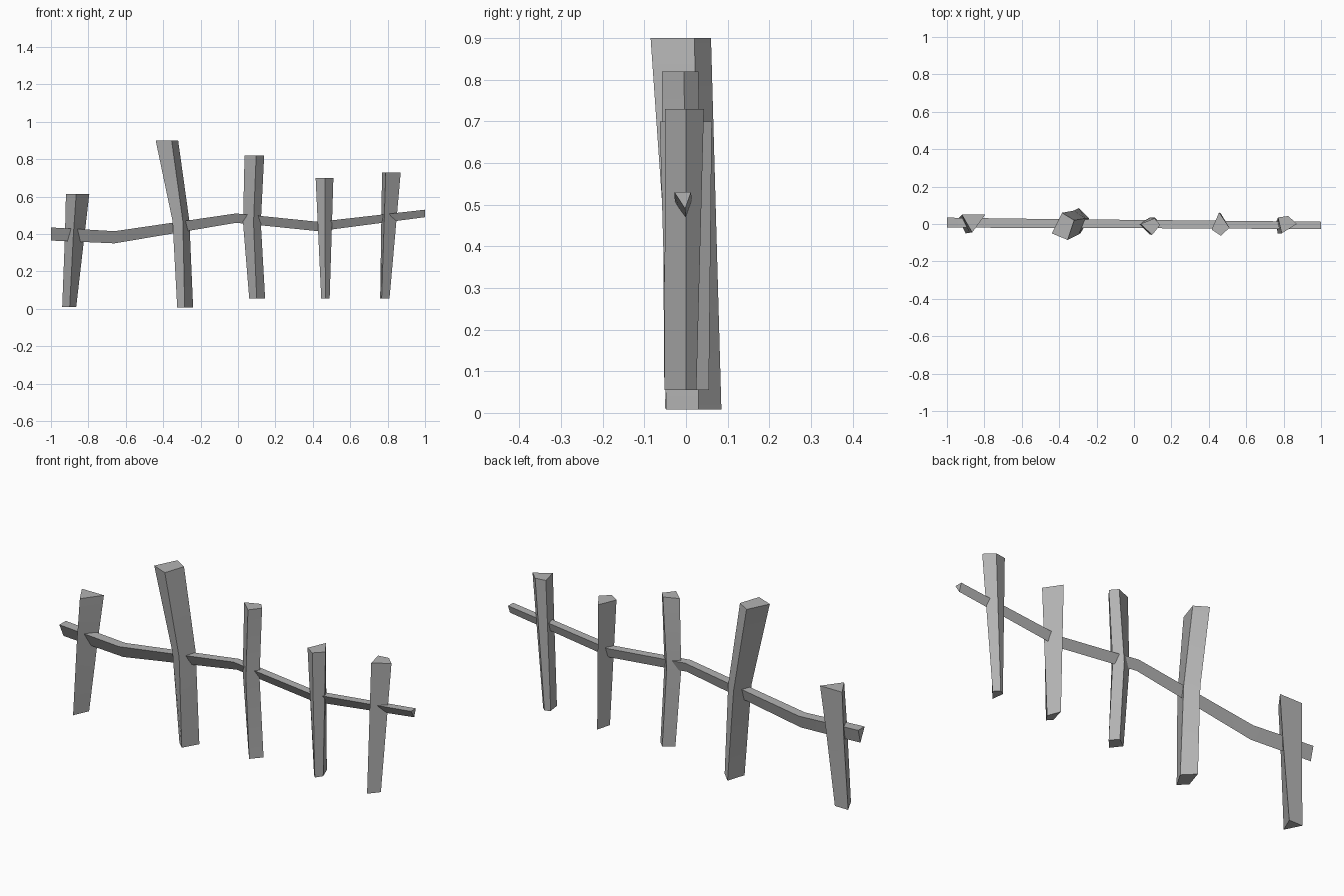
import bpy, bmesh, math

cube = bpy.data.objects.get("Cube")
if cube:
    bpy.data.objects.remove(cube, do_unlink=True)

GREY = (0.45, 0.45, 0.45, 1)
mat = bpy.data.materials.new("weathered grey")
mat.use_nodes = True
mat.diffuse_color = GREY
mat.node_tree.nodes["Principled BSDF"].inputs["Base Color"].default_value = GREY


def loft(name, rings):
    """Join matching outlines into a closed, rough-hewn timber."""
    bm = bmesh.new()
    loops = [[bm.verts.new(p) for p in ring] for ring in rings]
    for a, b in zip(loops, loops[1:]):
        for i in range(len(a)):
            j = (i + 1) % len(a)
            bm.faces.new((a[i], a[j], b[j], b[i]))
    bm.faces.new(loops[0])
    bm.faces.new(loops[-1])
    bmesh.ops.recalc_face_normals(bm, faces=bm.faces)
    mesh = bpy.data.meshes.new(name)
    bm.to_mesh(mesh)
    bm.free()
    mesh.materials.append(mat)
    obj = bpy.data.objects.new(name, mesh)
    bpy.context.collection.objects.link(obj)
    bpy.ops.object.select_all(action='DESELECT')
    obj.select_set(True)
    bpy.context.view_layer.objects.active = obj
    bpy.ops.object.shade_smooth_by_angle(angle=math.radians(20))


def post(name, *sections):
    """Each section is a height followed by the (x, y) corners there."""
    loft(name, [[(x, y, z) for x, y in pts] for z, *pts in sections])


# Wedge-shaped posts, from right to left
post("post_far_right",
     (0.01, (-.94, .03), (-.865, .03), (-.90, -.05)),
     (0.40, (-.925, .045), (-.82, .04), (-.88, -.047)),
     (0.615, (-.92, .05), (-.795, .05), (-.865, -.045)))

post("post_tall",
     (0.008, (-.325, -.01), (-.295, .085), (-.24, .03), (-.285, -.048)),
     (0.47, (-.35, -.03), (-.32, .072), (-.26, .03), (-.295, -.055)),
     (0.90, (-.44, -.05), (-.385, .06), (-.32, .02), (-.355, -.085)))

post("post_middle",
     (0.055, (.06, 0), (.11, .035), (.145, 0), (.10, -.052)),
     (0.46, (.027, 0), (.085, .035), (.122, 0), (.083, -.055)),
     (0.82, (.035, 0), (.11, .03), (.14, -.005), (.097, -.058)))

post("post_left",
     (0.055, (.445, -.02), (.465, .055), (.49, -.01), (.467, -.045)),
     (0.70, (.415, -.03), (.455, .062), (.51, -.02), (.465, -.063)))

post("post_far_left",
     (0.055, (.76, .01), (.785, .025), (.81, 0), (.768, -.052)),
     (0.73, (.77, .035), (.825, .043), (.87, 0), (.79, -.05)))

# Crooked rail with a flat top and a keel below: x, top, bottom, y centre, half width
stations = [(-1, .435, .365, .008, .026), (-.66, .415, .35, .004, .025),
            (-.01, .51, .46, 0, .022), (.43, .465, .415, -.003, .021),
            (1, .53, .49, -.008, .02)]
loft("rail", [[(x, y - w, top), (x, y + w, top), (x, y + w * .3, low)]
              for x, top, low, y, w in stations])
